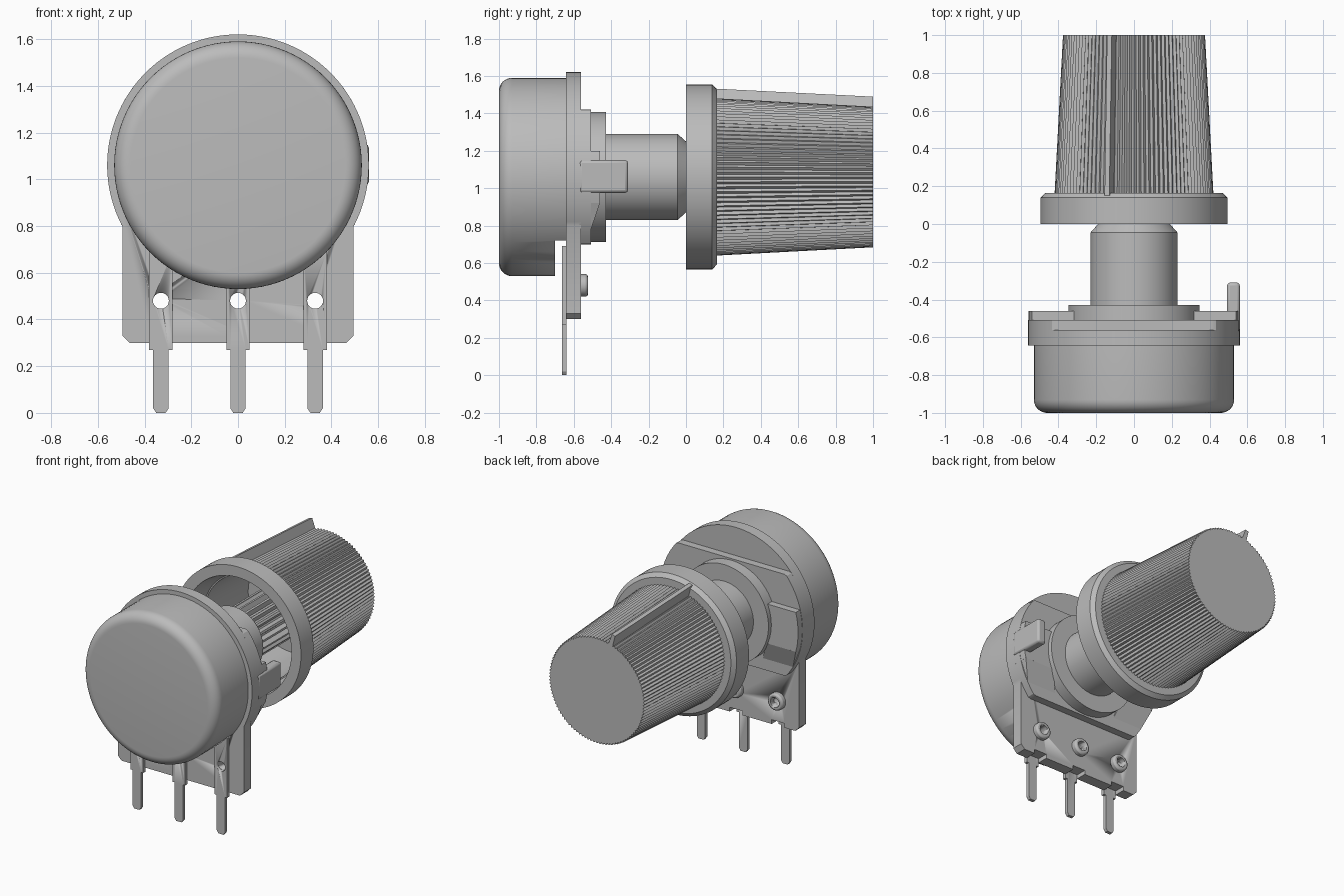
import bpy, bmesh, math
from mathutils import Vector, Matrix

cube = bpy.data.objects.get("Cube")
if cube:
    bpy.data.objects.remove(cube)

grey = bpy.data.materials.new("plain grey")
grey.use_nodes = True
grey.diffuse_color = (0.5, 0.5, 0.5, 1)
grey.node_tree.nodes["Principled BSDF"].inputs["Base Color"].default_value = (0.5, 0.5, 0.5, 1)
AXIS = 1.06    # height of the shaft centre line


def finish(name, bm):
    bmesh.ops.recalc_face_normals(bm, faces=bm.faces)
    mesh = bpy.data.meshes.new(name)
    bm.to_mesh(mesh)
    bm.free()
    mesh.materials.append(grey)
    obj = bpy.data.objects.new(name, mesh)
    bpy.context.collection.objects.link(obj)
    bpy.ops.object.select_all(action='DESELECT')
    obj.select_set(True)
    bpy.context.view_layer.objects.active = obj
    bpy.ops.object.shade_smooth_by_angle(angle=math.radians(30))
    return obj


def lathe(name, profile, n=96, tooth=None, closed=False):
    """Spin (y, radius) points round the shaft; tooth = (period, depth, rows)."""
    bm = bmesh.new()
    rings = []
    for row, (y, r) in enumerate(profile):
        ring = []
        for i in range(n):
            cut = 0
            if tooth and row in tooth[2] and i % tooth[0] >= tooth[0] // 2:
                cut = tooth[1]
            a = math.tau * i / n
            ring.append(bm.verts.new(((r - cut) * math.cos(a), y, AXIS + (r - cut) * math.sin(a))))
        rings.append(ring)
    pairs = list(zip(rings, rings[1:]))
    if closed:
        pairs.append((rings[-1], rings[0]))
    else:
        bm.faces.new(rings[0])
        bm.faces.new(rings[-1])
    for a, b in pairs:
        for i in range(n):
            j = (i + 1) % n
            bm.faces.new((a[i], a[j], b[j], b[i]))
    return finish(name, bm)


def prism(name, outline, y0, y1):
    """Extrude an (x, z) outline along y."""
    bm = bmesh.new()
    face = bm.faces.new([bm.verts.new((x, y0, z)) for x, z in outline])
    out = bmesh.ops.extrude_face_region(bm, geom=[face])["geom"]
    verts = [v for v in out if isinstance(v, bmesh.types.BMVert)]
    bmesh.ops.translate(bm, verts=verts, vec=(0, y1 - y0, 0))
    return finish(name, bm)


def hull(name, points):
    bm = bmesh.new()
    for p in points:
        bm.verts.new(p)
    bmesh.ops.convex_hull(bm, input=bm.verts)
    return finish(name, bm)


def box(name, x0, x1, y0, y1, z0, z1):
    return prism(name, [(x0, z0), (x1, z0), (x1, z1), (x0, z1)], y0, y1)


def arc(r, start, end, n):
    angles = [math.radians(start + (end - start) * i / n) for i in range(n + 1)]
    return [(r * math.cos(a), AXIS + r * math.sin(a)) for a in angles]


def bevel(obj, width, segments):
    mod = obj.modifiers.new("rounding", 'BEVEL')
    mod.width, mod.segments = width, segments


def cut(obj, cutter):
    mod = obj.modifiers.new("cut", 'BOOLEAN')
    mod.operation, mod.solver, mod.object = 'DIFFERENCE', 'EXACT', cutter
    bpy.context.view_layer.objects.active = obj
    bpy.ops.object.modifier_apply(modifier=mod.name)
    bpy.data.objects.remove(cutter)


# Round housing with a rolled edge and a gap for the terminals
roll = 0.07
profile = [(-1 + roll * (1 - math.sin(t)), 0.53 - roll * (1 - math.cos(t)))
           for t in [math.pi / 2 * (1 - i / 8) for i in range(9)]]
housing = lathe("housing", profile + [(-0.64, 0.53)])
cut(housing, box("terminal_gap", -0.6, 0.6, -0.70, -0.6, 0.4, 0.72))

# Base plate: round rim running into the terminal board
xs = (-0.33, 0, 0.33)
bottom = [(-0.495, 0.33), (-0.465, 0.30)]
for x in xs:
    bottom += [(x - 0.05, 0.30), (x - 0.05, 0.33), (x + 0.05, 0.33), (x + 0.05, 0.30)]
bottom += [(0.465, 0.30), (0.495, 0.33)]
plate = prism("base_plate", arc(0.56, -27.9, 207.9, 90) + bottom, -0.642, -0.562)

# Front disc with flat top and bottom, and the round boss on it
flat = [(x, min(max(z, 0.70), 1.42)) for x, z in arc(0.56, 0, 357, 119)]
prism("front_disc", flat, -0.57, -0.508)
lathe("bushing_boss", [(-0.52, 0.348), (-0.428, 0.348)])

# Raised side tabs with a ramp below each
for side, label in ((-1, "left"), (1, "right")):
    tab = arc(0.558, -14.5, 14.5, 10) + [(0.3, 1.2), (0.3, 0.92)]
    prism("side_tab_" + label, [(side * x, z) for x, z in tab], -0.52, -0.46)
    hull("tab_ramp_" + label, [(side * x, y, z) for x, y, z in (
        (0.3, -0.46, 0.92), (0.54, -0.46, 0.92), (0.54, -0.515, 0.92), (0.3, -0.515, 0.92),
        (0.25, -0.508, 0.78), (0.485, -0.508, 0.78), (0.25, -0.52, 0.78), (0.485, -0.52, 0.78))])

# Locating lug
lug = box("locating_lug", 0.493, 0.56, -0.57, -0.31, 0.975, 1.15)
bevel(lug, 0.015, 2)


# Terminals, rivets and their through holes
def hole(x):
    pts = [(x + 0.034 * math.cos(math.tau * i / 24), 0.48 + 0.034 * math.sin(math.tau * i / 24))
           for i in range(24)]
    return prism("hole_cutter", pts, -0.8, -0.4)


for x, label in zip(xs, ("left", "middle", "right")):
    half = [(0.05, 0.69), (0.05, 0.27), (0.033, 0.27), (0.033, 0.02), (0.02, 0)]
    outline = [(x + px, z) for px, z in half] + [(x - px, z) for px, z in reversed(half)]
    terminal = prism("terminal_" + label, outline, -0.664, -0.64)
    ring = [(x + 0.06 * math.cos(math.tau * i / 32), 0.48 + 0.06 * math.sin(math.tau * i / 32))
            for i in range(32)]
    rivet = prism("rivet_" + label, ring, -0.58, -0.524)
    bevel(rivet, 0.012, 2)
    bpy.context.view_layer.objects.active = rivet
    bpy.ops.object.modifier_apply(modifier="rounding")
    for part in (plate, terminal, rivet):
        cut(part, hole(x))

# Threaded bushing and splined shaft
lathe("bushing", [(-0.45, 0.23), (-0.045, 0.23), (0, 0.19)])
lathe("splined_shaft", [(-0.02, 0.185), (0.62, 0.185)], 80, (4, 0.03, (0, 1)))

# Hollow knob: flange and knurled tapered grip
lathe("knob_flange", [(0, 0.495), (0.14, 0.495), (0.165, 0.468), (0.165, 0.37),
                      (0.14, 0.385), (0, 0.42)], closed=True)
lathe("knob_grip", [(0.15, 0.37), (0.15, 0.421), (1, 0.376), (1, 0.3), (1, 0.05),
                    (0.6, 0.05), (0.6, 0.34)], 200, (2, 0.012, (1, 2)), closed=True)
lathe("knob_end", [(0.97, 0.06), (1, 0.06)])

# Pointer ridge along the grip
tilt = Matrix.Rotation(math.radians(-17), 4, 'Y')
ridge = [tilt @ Vector((x, y, r)) + Vector((0, 0, AXIS))
         for y, r, low in ((0.15, 0.49, 0.39), (1, 0.445, 0.355))
         for x, r in ((-0.013, r), (0.013, r), (-0.018, low), (0.018, low))]
hull("pointer_ridge", ridge)
